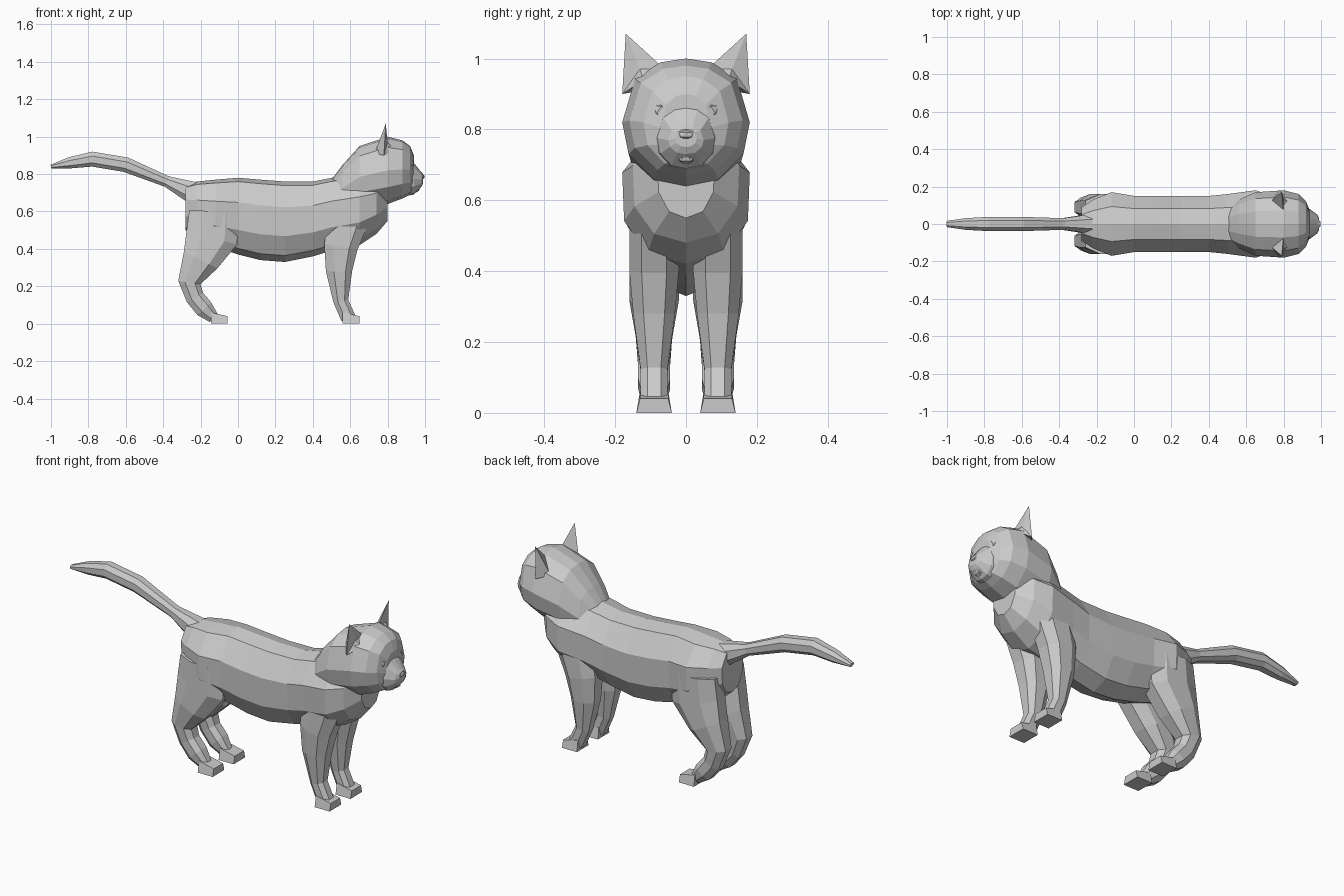
import bpy
import bmesh
from mathutils import Matrix, Vector

if "Cube" in bpy.data.objects:
    bpy.data.objects.remove(bpy.data.objects["Cube"], do_unlink=True)

grey = (0.6, 0.6, 0.6, 1)
fur = bpy.data.materials.new("plain_grey")
fur.use_nodes = True
fur.diffuse_color = grey
fur.node_tree.nodes["Principled BSDF"].inputs["Base Color"].default_value = grey

# Half outlines from top centre to bottom centre, as fractions of width and height
BODY_OUTLINE = [(0, 1), (0.55, 0.95), (1, 0.68), (0.97, 0.32), (0.6, 0.08), (0, 0)]
HEAD_OUTLINE = [(0, 1), (0.4, 0.97), (0.8, 0.84), (1, 0.5), (0.9, 0.25), (0.5, 0.05), (0, 0)]
# Chamfered outline of every limb, as fractions of depth and width
LIMB_OUTLINE = [(-1, -0.5), (-0.4, -1), (0.5, -1), (1, -0.5),
                (1, 0.5), (0.5, 1), (-0.4, 1), (-1, 0.5)]
LEG_OFFSET = 0.09
MAX_WIDTH = 0.07


def finish(name, bm, mirror=False):
    """Turn a bmesh into a flat-shaded object, optionally paired across the middle."""
    bmesh.ops.recalc_face_normals(bm, faces=bm.faces)
    mesh = bpy.data.meshes.new(name)
    bm.to_mesh(mesh)
    bm.free()
    mesh.materials.append(fur)
    obj = bpy.data.objects.new(name, mesh)
    bpy.context.collection.objects.link(obj)
    if mirror:
        pair = obj.modifiers.new("pair", 'MIRROR')
        pair.use_axis = (False, True, False)
        pair.use_mirror_merge = False


def loft(name, rings, mirror=False):
    """Skin a list of equal-length point rings and cap both ends."""
    bm = bmesh.new()
    loops = [[bm.verts.new(point) for point in ring] for ring in rings]
    for ring, following in zip(loops, loops[1:]):
        for i in range(len(ring)):
            bm.faces.new((ring[i - 1], ring[i], following[i], following[i - 1]))
    bm.faces.new(loops[0])
    bm.faces.new(loops[-1])
    finish(name, bm, mirror)


def trunk(name, outline, stations):
    """Loft a symmetric outline through stations of x, top, bottom and half width."""
    full = outline + [(-across, up) for across, up in reversed(outline[1:-1])]
    loft(name, [[(x, across * width, bottom + up * (top - bottom)) for across, up in full]
                for x, top, bottom, width in stations])


def limb(name, path, offset=0, mirror=False):
    """Loft rings square to a path of x, z and radius."""
    rings = []
    for i, (x, z, radius) in enumerate(path):
        before, after = path[max(i - 1, 0)], path[min(i + 1, len(path) - 1)]
        along = Vector((after[0] - before[0], 0, after[1] - before[1])).normalized()
        forward = Vector((-along.z, 0, along.x)) * radius
        side = Vector((0, min(radius * 0.7 + 0.01, MAX_WIDTH), 0))
        centre = Vector((x, offset, z))
        rings.append([centre + forward * depth + side * across
                      for depth, across in LIMB_OUTLINE])
    loft(name, rings, mirror)


def paw(name, x):
    """Low block whose top narrows and slopes down to the toe."""
    bm = bmesh.new()
    place = Matrix.Translation((x, LEG_OFFSET, 0.03))
    bmesh.ops.create_cube(bm, size=1, matrix=place @ Matrix.Diagonal((0.09, 0.1, 0.06, 1)))
    for vert in bm.verts:
        if vert.co.z > 0.03:
            vert.co.y += (LEG_OFFSET - vert.co.y) * 0.2
            vert.co.z -= 0.02 if vert.co.x > x else 0
    finish(name, bm, mirror=True)


def ball(name, centre, size, mirror=False):
    bm = bmesh.new()
    place = Matrix.Translation(centre) @ Matrix.Diagonal((*size, 1))
    bmesh.ops.create_icosphere(bm, subdivisions=1, radius=1, matrix=place)
    finish(name, bm, mirror)


# Torso, from rump to breast
trunk("torso", BODY_OUTLINE, [
    (-0.28, 0.74, 0.5, 0.09),
    (-0.22, 0.76, 0.45, 0.13),
    (-0.12, 0.77, 0.41, 0.17),
    (0, 0.78, 0.37, 0.15),
    (0.12, 0.77, 0.34, 0.15),
    (0.25, 0.76, 0.33, 0.15),
    (0.4, 0.76, 0.36, 0.15),
    (0.5, 0.78, 0.39, 0.16),
    (0.65, 0.8, 0.42, 0.18),
    (0.74, 0.8, 0.48, 0.15),
    (0.8, 0.78, 0.55, 0.08)])

# Head with ruff, then the muzzle
trunk("head", HEAD_OUTLINE, [
    (0.5, 0.77, 0.6, 0.09),
    (0.56, 0.85, 0.6, 0.13),
    (0.65, 0.95, 0.62, 0.17),
    (0.8, 1, 0.64, 0.18),
    (0.88, 0.98, 0.67, 0.16),
    (0.92, 0.95, 0.69, 0.12),
    (0.94, 0.9, 0.71, 0.07)])
trunk("muzzle", HEAD_OUTLINE, [
    (0.88, 0.9, 0.68, 0.1),
    (0.94, 0.86, 0.69, 0.08),
    (0.98, 0.81, 0.73, 0.05),
    (0.99, 0.8, 0.75, 0.03)])

# Tail
limb("tail", [(-0.24, 0.7, 0.06), (-0.38, 0.76, 0.03), (-0.6, 0.85, 0.04),
              (-0.78, 0.88, 0.04), (-0.9, 0.86, 0.03), (-1, 0.84, 0.01)])

# Legs and paws
limb("front_legs", [(0.59, 0.56, 0.11), (0.55, 0.41, 0.09), (0.54, 0.28, 0.07),
                    (0.55, 0.12, 0.04), (0.59, 0.03, 0.04)], LEG_OFFSET, mirror=True)
limb("hind_legs", [(-0.13, 0.6, 0.13), (-0.14, 0.46, 0.14), (-0.2, 0.34, 0.1),
                   (-0.26, 0.22, 0.06), (-0.23, 0.14, 0.05), (-0.18, 0.08, 0.05),
                   (-0.13, 0.03, 0.03)], LEG_OFFSET, mirror=True)
paw("front_paws", 0.605)
paw("hind_paws", -0.1)

# Nose, chin and eyes
ball("nose", (0.985, 0, 0.785), (0.015, 0.025, 0.015))
ball("chin", (0.95, 0, 0.72), (0.025, 0.03, 0.02))
ball("eyes", (0.92, 0.07, 0.855), (0.02, 0.025, 0.025), mirror=True)

# Pointed eyelids, above and below each eye
for name, base, tip in (("upper_lids", 0.87, 0.9), ("lower_lids", 0.84, 0.82)):
    bm = bmesh.new()
    corners = [(0.93, 0.04, base), (0.93, 0.07, base), (0.9, 0.11, base),
               (0.92, 0.05, tip), (0.9, 0.09, tip)]
    bmesh.ops.convex_hull(bm, input=[bm.verts.new(corner) for corner in corners])
    finish(name, bm, mirror=True)

# Ears with a hollow front
bm = bmesh.new()
tip, inner, outer, front, back, hollow = map(bm.verts.new, (
    (0.79, 0.17, 1.07), (0.8, 0.06, 0.97), (0.78, 0.18, 0.9),
    (0.83, 0.12, 0.94), (0.73, 0.12, 0.91), (0.8, 0.13, 0.97)))
for corners in ((tip, inner, hollow), (tip, hollow, outer), (inner, front, hollow),
                (hollow, front, outer), (tip, back, inner), (tip, outer, back),
                (inner, back, front), (front, back, outer)):
    bm.faces.new(corners)
finish("ears", bm, mirror=True)
